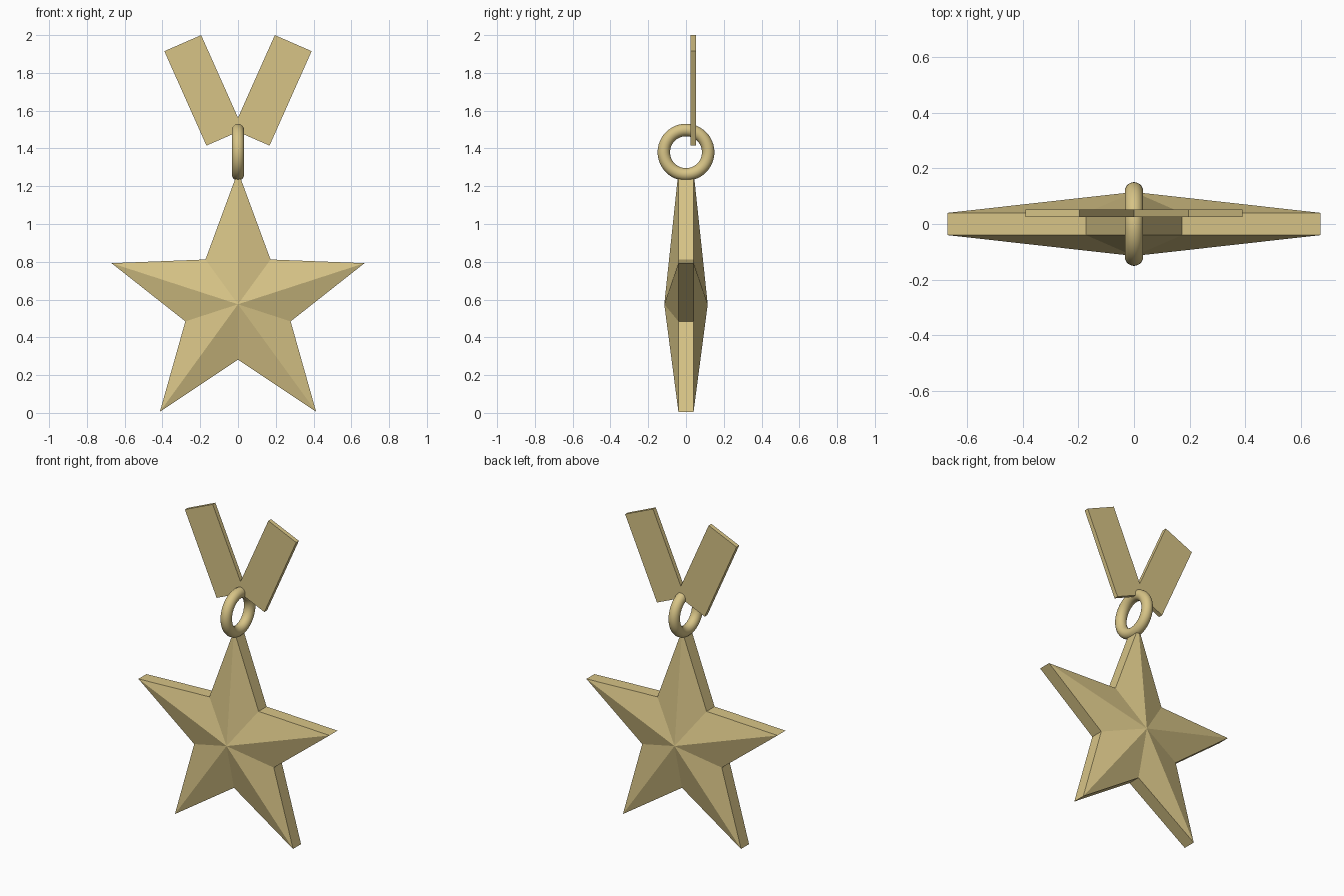
import bpy, bmesh, math
from mathutils import Vector

if "Cube" in bpy.data.objects:
    bpy.data.objects.remove(bpy.data.objects["Cube"])

gold = bpy.data.materials.new("pale gold")
gold.diffuse_color = (0.68, 0.55, 0.24, 1)
gold.use_nodes = True
gold.node_tree.nodes["Principled BSDF"].inputs["Base Color"].default_value = gold.diffuse_color


def make_object(name, bm):
    bmesh.ops.recalc_face_normals(bm, faces=bm.faces)
    mesh = bpy.data.meshes.new(name)
    bm.to_mesh(mesh)
    bm.free()
    mesh.materials.append(gold)
    obj = bpy.data.objects.new(name, mesh)
    bpy.context.collection.objects.link(obj)
    return obj


# Five-pointed star: straight rim with a raised centre on both sides
CENTRE_Z, OUTER, INNER, RIM, PEAK = 0.575, 0.704, 0.293, 0.04, 0.115
bm = bmesh.new()
rims = []
for side in (-1, 1):
    rim = []
    for i in range(10):
        r = INNER if i % 2 else OUTER
        a = math.pi / 2 + i * math.pi / 5
        rim.append(bm.verts.new((r * math.cos(a), side * RIM, CENTRE_Z + r * math.sin(a))))
    peak = bm.verts.new((0, side * PEAK, CENTRE_Z))
    for i in range(10):
        bm.faces.new((rim[i], rim[(i + 1) % 10], peak))
    rims.append(rim)
for i in range(10):
    j = (i + 1) % 10
    bm.faces.new((rims[0][i], rims[0][j], rims[1][j], rims[1][i]))
make_object("star", bm)

# Hanging ring around the x axis
bpy.ops.mesh.primitive_torus_add(major_radius=0.1175, minor_radius=0.033,
                                 major_segments=48, minor_segments=20,
                                 location=(0, 0, 1.38), rotation=(0, math.pi / 2, 0))
ring = bpy.context.object
ring.name = "ring"
ring.data.materials.append(gold)
bpy.ops.object.shade_smooth()

# Two ribbon strips crossing at the ring
for name, s in (("ribbon_right", 1), ("ribbon_left", -1)):
    bm = bmesh.new()
    corners = [(0.195, 2.0), (0.39, 1.915), (0.167, 1.415), (-0.028, 1.50)]
    face = bm.faces.new([bm.verts.new((s * x, 0.025, z)) for x, z in corners])
    back = bmesh.ops.extrude_face_region(bm, geom=[face])["geom"]
    bmesh.ops.translate(bm, vec=Vector((0, 0.027, 0)),
                        verts=[v for v in back if isinstance(v, bmesh.types.BMVert)])
    make_object(name, bm)
